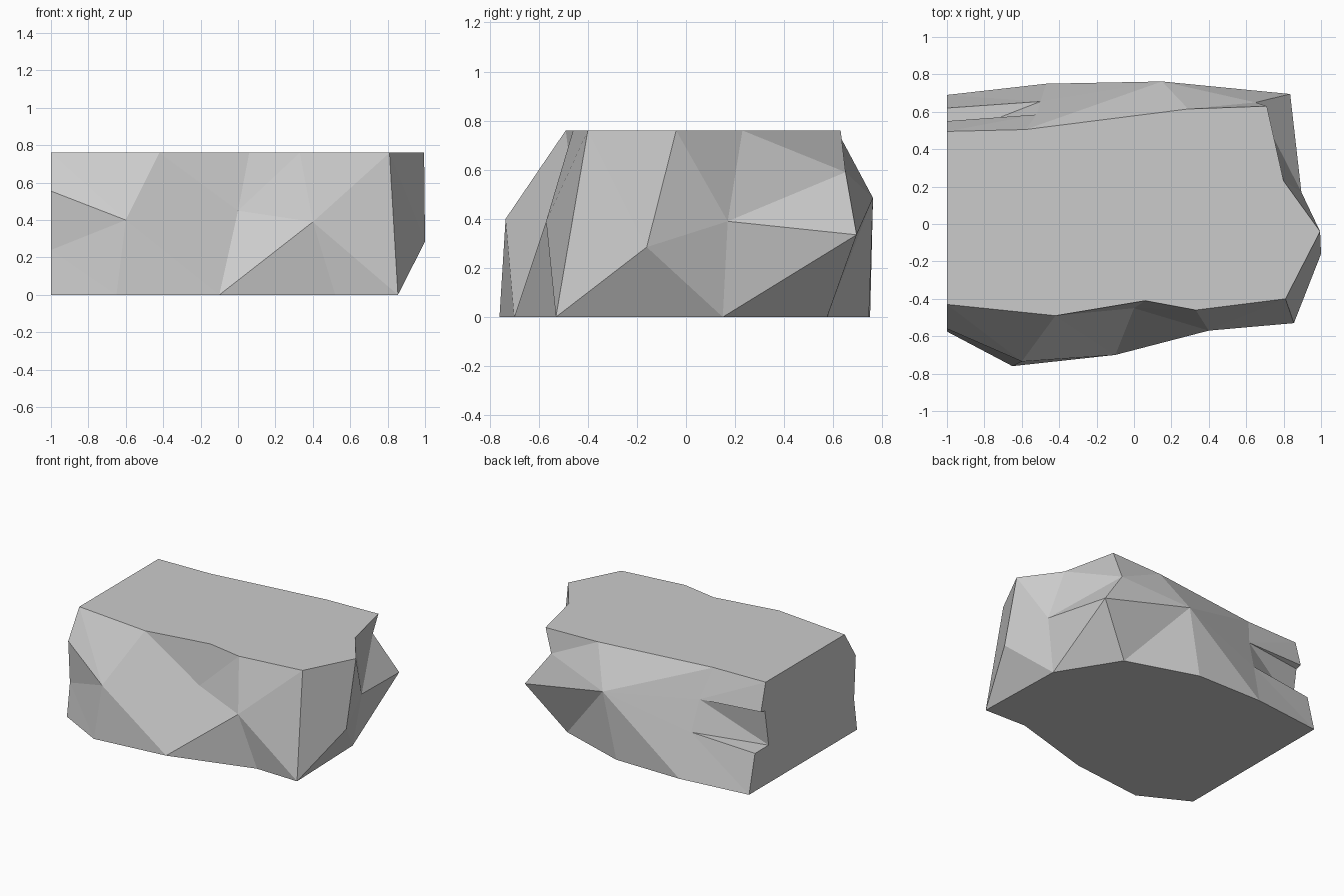
import bpy
import bmesh

if "Cube" in bpy.data.objects:
    bpy.data.objects.remove(bpy.data.objects["Cube"])

H = 0.76
bm = bmesh.new()
v = {}


def add(prefix, points, z=None):
    """Add named vertices; z is shared when points are 2D."""
    for i, p in enumerate(points):
        v[f"{prefix}{i}"] = bm.verts.new(p if z is None else (*p, z))


def face(names):
    bm.faces.new([v[n] for n in names.split()])


def fan(hub, path):
    """Triangles from a hub vertex to each step of a path."""
    names = path.split()
    for a, b in zip(names, names[1:]):
        bm.faces.new((v[hub], v[a], v[b]))


# Flat top outline
add("T", [(-1, -.43), (-.42, -.49), (.06, -.41), (.33, -.46), (.81, -.40),
          (.995, -.04), (.80, .23), (.71, .63), (.29, .615), (-.58, .505), (-1, .495)], H)
# Flat base outline
add("B", [(-1, -.575), (-.65, -.76), (-.10, -.70), (.52, -.52), (.855, -.53),
          (.835, .15), (.57, .575), (.05, .745), (-.47, .75), (-1, .69)], 0)
# Cut end: front edge, and the mouth of the crack at the back edge
add("L", [(-1, -.56, .555), (-1, -.54, .24)])
add("P", [(-1, .55, .56), (-1, .505, .55), (-1, .46, .28), (-1, .62, .28)])
# Chipped points of the front, right and back, and the crack's inner tips
add("F", [(-.6, -.735, .40), (0, -.45, .45), (.40, -.57, .39)])
add("R", [(1, -.16, .285), (.895, .17, .39), (.835, .695, .335), (.65, .65, .59)])
add("C", [(.15, .762, .485)])
add("A", [(-.52, .585, .54), (-.50, .655, .317)])

# Front facets
fan("F0", "L1 B1 B2 T1 T0 L0 L1")
face("L1 B0 B1")
fan("F1", "T1 B2 F2 T3 T2 T1")
fan("F2", "B2 B3 B4 T4 T3")
# Right facets
fan("T4", "B4 R0 T5")
fan("R0", "B4 B5 R1 T5")
fan("R1", "B5 R2 R3 T6 T5")
fan("R3", "T6 T7 T8 C0")
fan("R2", "B5 B6 C0 R3")
# Back facets and crack
fan("C0", "B6 B7 B8 A1 A0 T9 T8")
fan("A0", "T9 T10 P0 P1 P2 A1")
fan("A1", "P2 P3 B9 B8")
# Flat top, base and cut end
face(" ".join(f"T{i}" for i in range(11)))
face(" ".join(f"B{i}" for i in range(10)))
face("T0 L0 L1 B0 B9 P3 P2 P1 P0 T10")

bmesh.ops.recalc_face_normals(bm, faces=bm.faces)
mesh = bpy.data.meshes.new("rock_block")
bm.to_mesh(mesh)
bm.free()
bpy.context.collection.objects.link(bpy.data.objects.new("rock_block", mesh))
